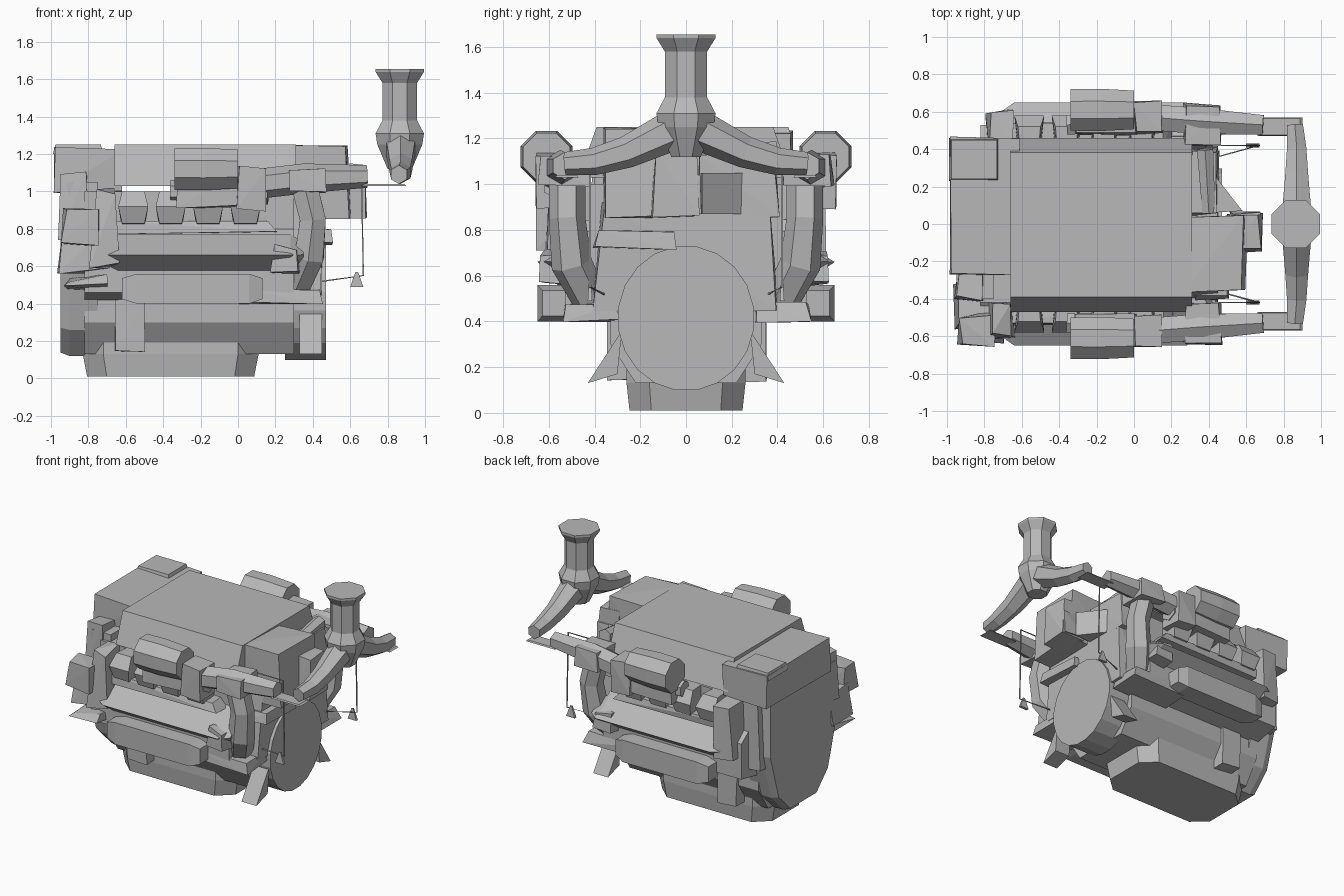
import bpy
import bmesh
import math
import random
from mathutils import Vector

random.seed(4)
cube = bpy.data.objects.get("Cube")
if cube:
    bpy.data.objects.remove(cube, do_unlink=True)

GREY = (.48, .48, .48, 1)
metal = bpy.data.materials.new("grey_metal")
metal.use_nodes = True
metal.diffuse_color = GREY
metal.node_tree.nodes["Principled BSDF"].inputs["Base Color"].default_value = GREY


def finish(name, bm):
    bmesh.ops.recalc_face_normals(bm, faces=bm.faces[:])
    mesh = bpy.data.meshes.new(name)
    bm.to_mesh(mesh)
    bm.free()
    mesh.materials.append(metal)
    obj = bpy.data.objects.new(name, mesh)
    bpy.context.collection.objects.link(obj)


def hull(name, points):
    """Convex faceted casting around a few points."""
    bm = bmesh.new()
    for p in points:
        bm.verts.new(p)
    bmesh.ops.convex_hull(bm, input=bm.verts[:])
    loose = [v for v in bm.verts if not v.link_faces]
    bmesh.ops.delete(bm, geom=loose, context="VERTS")
    bmesh.ops.dissolve_limit(bm, angle_limit=.02, verts=bm.verts[:], edges=bm.edges[:])
    finish(name, bm)


def block(name, x, y, z, top=(.9, .9), rough=.01):
    """Box between ranges, with a tapered top and slightly irregular corners."""
    middle_x, middle_y = sum(x) / 2, sum(y) / 2
    points = []
    for px in x:
        for py in y:
            for pz in z:
                taper_x, taper_y = top if pz == z[-1] else (1, 1)
                corner = Vector((middle_x + (px - middle_x) * taper_x,
                                 middle_y + (py - middle_y) * taper_y, pz))
                points.append(corner + Vector([random.uniform(-rough, rough) for _ in corner]))
    hull(name, points)


def loft(name, rings):
    """Skin between rings with equal counts, capped at both ends."""
    bm = bmesh.new()
    loops = [[bm.verts.new(p) for p in ring] for ring in rings]
    count = len(loops[0])
    for a, b in zip(loops, loops[1:]):
        for i in range(count):
            j = (i + 1) % count
            bm.faces.new((a[i], a[j], b[j], b[i]))
    bm.faces.new(loops[0])
    bm.faces.new(loops[-1])
    finish(name, bm)


def along_x(name, profile, stations):
    """Loft a y-z profile through (x, scale) stations."""
    cy = sum(y for y, z in profile) / len(profile)
    cz = sum(z for y, z in profile) / len(profile)
    loft(name, [[(x, cy + (y - cy) * scale, cz + (z - cz) * scale) for y, z in profile]
                for x, scale in stations])


def pipe(name, path, radii, sides=6):
    path = [Vector(p) for p in path]
    rings = []
    for i, p in enumerate(path):
        forward = (path[min(i + 1, len(path) - 1)] - path[max(i - 1, 0)]).normalized()
        reference = Vector((0, 0, 1)) if abs(forward.z) < .8 else Vector((0, 1, 0))
        u = forward.cross(reference).normalized()
        v = forward.cross(u)
        angles = [(k + .5) * math.tau / sides for k in range(sides)]
        rings.append([p + radii[i] * (u * math.cos(t) + v * math.sin(t)) for t in angles])
    loft(name, rings)


def circle(cy, cz, radius, sides):
    angles = [(k + .5) * math.tau / sides for k in range(sides)]
    return [(cy + radius * math.cos(t), cz + radius * math.sin(t)) for t in angles]


def mirrored(half):
    return half + [(-y, z) for y, z in reversed(half)]


# Narrow crankcase opening into wide cylinder banks
along_x("crankcase", mirrored([(.22, .13), (.33, .3), (.33, .42), (.53, .46), (.53, .72), (.42, .8), (.42, 1)]),
        [(-.82, 1), (.3, 1)])

# Timing cover at one end, flywheel housing at the other
along_x("timing_cover", mirrored([(.16, .12), (.3, .26), (.4, .6), (.4, 1.05)]),
        [(-.95, .95), (-.9, 1), (-.75, 1)])
disc = [(y, z * 1.06) for y, z in circle(0, .39, .3, 20)]
along_x("flywheel_housing", disc, [(.25, 1), (.47, 1)])
block("housing_shoulder", (.28, .45), (-.4, .4), (.45, .92))
block("housing_step", (.32, .5), (-.4, -.04), (.72, .8))

# Oil pan, an octagon flaring upward
hull("oil_pan", [(x * side_x * flare - .36, y * side_y * flare, z)
                 for flare, z in ((.95, .01), (1, .13), (1, .3))
                 for side_x in (-1, 1) for side_y in (-1, 1)
                 for x, y in ((.47, .16), (.36, .26))])

# Top cover with sloped flanks, and the boxes either side of it
block("top_cover", (-.66, .31), (-.47, .46), (1.03, 1.25), top=(1, .83), rough=0)
block("cooler_box", (-.98, -.62), (-.27, .46), (1, 1.23), top=(1, 1), rough=.008)
block("cooler_lid", (-.99, -.72), (.23, .46), (1.2, 1.25), rough=0)
block("intake_box", (.25, .6), (-.36, .04), (.86, 1.24), top=(.9, 1))
block("intake_elbow", (.5, .68), (-.15, .05), (.86, 1.15))

# Parts repeated on both flanks
for side, s in (("front", -1), ("back", 1)):
    def span(inner, outer):
        return sorted((inner * s, outer * s))

    # Valve cover wedge and the tapered box below it
    wedge = [(y * s, z) for y, z in ((.52, .57), (.65, .66), (.47, .77), (.4, .66))]
    along_x(side + "_valve_cover", wedge, [(-.72, .6), (-.64, 1), (.28, 1), (.35, .6)])
    section = [(y * s, z) for y, z in ((.5, .4), (.65, .4), (.65, .56), (.5, .56))]
    along_x(side + "_side_box", section, [(-.62, .7), (-.54, 1), (.06, 1), (.13, .7)])

    # Exhaust ports with a short log manifold behind the drum
    for i in range(4):
        x = i / 5 - .56
        hull(f"{side}_port_{i + 1}",
             [(x + width * end, y * s, z) for end in (-1, 1) for width, y, z in
              ((.06, .4, .8), (.06, .55, .83), (.08, .58, .92), (.06, .52, 1), (.05, .4, 1))])
    block(side + "_port_rail", (-.7, .2), span(.4, .54), (.78, .84))
    pipe(side + "_manifold", [(-.36, .53 * s, 1), (.16, .56 * s, 1)], [.06, .07])

    # Turbocharger drum with its neck
    drum = circle(.61 * s, 1.12, .12, 8)
    along_x(side + "_turbo", drum, [(-.34, 1), (-.18, 1.02), (0, .93)])
    block(side + "_turbo_foot", (-.33, .02), span(.48, .64), (.92, 1.1))
    block(side + "_turbo_neck", (0, .15), span(.48, .66), (.9, 1.13))

    # Exhaust runner, flat link strip and riser to the stack
    pipe(side + "_exhaust_pipe", [(.1, .57 * s, 1.04), (.36, .55 * s, 1.07), (.69, .53 * s, 1.08)],
         [.08, .08, .06])
    block(side + "_link_strip", (.66, .9), span(.47, .57), (1.03, 1.04), rough=0)
    pipe(side + "_riser", [(.86, .53 * s, 1.09), (.87, .4 * s, 1.1), (.87, .26 * s, 1.14), (.87, .05 * s, 1.24)],
         [.05, .06, .07, .09])
    block(side + "_pipe_joint", (.27, .47), span(.42, .64), (1, 1.12))
    pipe(side + "_drop_duct", [(.35, .52 * s, 1.05), (.4, .52 * s, .85), (.38, .5 * s, .65), (.32, .42 * s, .5)],
         [.08, .08, .09, .08])

    # Engine mounts, skirt rails, pointed feet and brackets
    block(side + "_mount", (-.66, -.5), span(.2, .35), (.14, .42))
    block(side + "_skirt_rail", (0, .45), span(.3, .54), (.4, .48))
    hull(side + "_foot", [(x, y * s, z) for x in (.33, .45) for y, z in ((.43, .13), (.3, .17), (.28, .36))])
    block(side + "_end_bracket", (-.78, -.64), span(.4, .61), (.6, 1), rough=.02)
    block(side + "_bracket_knuckle", (.18, .32), span(.45, .63), (.56, .7), rough=.02)

    # Thin hose and its end tab
    pipe(side + "_hose", [(.42, .42 * s, 1.1), (.66, .42 * s, 1.1), (.67, .42 * s, .55), (.45, .36 * s, .52)],
         [.005] * 4, sides=4)
    block(side + "_hose_tab", (.6, .67), span(.41, .43), (.49, .57), top=(.2, .5), rough=0)

# Shared exhaust stack: collector, shaft and flared mouth
stack = ((1.12, .07), (1.25, .13), (1.31, .14), (1.38, .1), (1.58, .1), (1.64, .14), (1.655, .14))
pipe("exhaust_stack", [(.865, 0, z) for z, radius in stack], [radius for z, radius in stack], sides=8)

# Accessories bolted to the end corners
block("pump_body", (-.95, -.7), (-.56, -.32), (.58, .78), rough=.02)
block("alternator", (-.93, -.74), (-.65, -.48), (.72, .9), rough=.02)
block("corner_fin", (-.92, -.7), (-.62, -.35), (.48, .53), rough=.03)
block("corner_plate", (-.95, -.82), (-.4, -.2), (.75, 1.1), rough=.02)
block("rear_corner_plate", (-.9, -.72), (.3, .45), (.5, 1))

# Pump cluster beside the intake box
block("governor", (.3, .44), (.05, .4), (.85, 1.12))
hull("fuel_pump", [(x, y, z) for z in (.87, 1.05) for x, y in ((.4, .3), (.58, .07), (.4, .06))])
block("link_arm", (.52, .68), (0, .06), (.88, 1.04))
pipe("fuel_line", [(.38, .4, 1.14), (.4, .06, 1.1)], [.05, .04])
